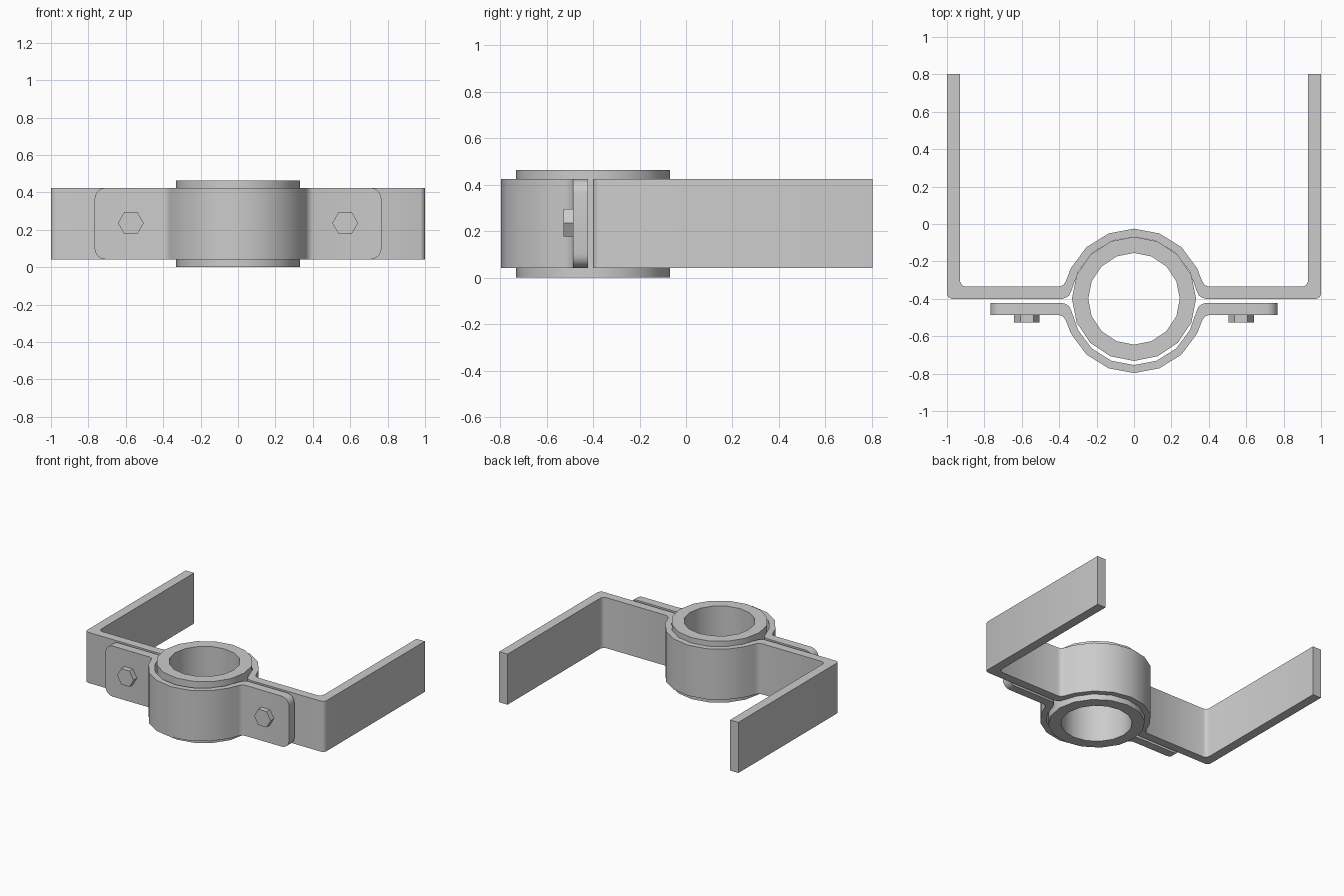
import bpy, bmesh
from math import sin, cos, radians, pi

if "Cube" in bpy.data.objects:
    bpy.data.objects.remove(bpy.data.objects["Cube"])

CY = -0.40            # centre of the pipe sleeve in y
Z0, Z1 = 0.042, 0.424  # strap height range


def finish(name, bm, angle=30):
    bmesh.ops.recalc_face_normals(bm, faces=bm.faces)
    me = bpy.data.meshes.new(name)
    bm.to_mesh(me)
    bm.free()
    ob = bpy.data.objects.new(name, me)
    bpy.context.collection.objects.link(ob)
    bpy.ops.object.select_all(action='DESELECT')
    ob.select_set(True)
    bpy.context.view_layer.objects.active = ob
    bpy.ops.object.shade_smooth_by_angle(angle=radians(angle))
    return ob


def extrude_profile(pts, z0, z1):
    bm = bmesh.new()
    face = bm.faces.new([bm.verts.new((x, y, z0)) for x, y in pts])
    ext = bmesh.ops.extrude_face_region(bm, geom=[face])
    for v in ext['geom']:
        if isinstance(v, bmesh.types.BMVert):
            v.co.z = z1
    return bm


def arc(r):
    # from the crown of the strap down to where it runs straight
    return [(r * sin(radians(a)), CY + r * cos(radians(a))) for a in (0, 21.3, 42.6, 64)]


def symmetric(outer, inner):
    # both halves start on x = 0; mirror them into a closed outline
    left = lambda p: [(-x, y) for x, y in p[1:]]
    return outer + inner[::-1] + left(inner) + left(outer)[::-1]


# Shared strap bend around the sleeve
outer_bend = arc(0.375) + [(0.364, -0.305), (0.378, -0.327), (0.402, -0.335)]
inner_bend = arc(0.332) + [(0.336, -0.345), (0.346, -0.362), (0.352, -0.383),
                           (0.366, -0.395), (0.385, -0.40)]
inner_bend[4:7] = [(0.334, -0.355), (0.347, -0.383)]

# Rear bracket with two long arms
outer = outer_bend + [(0.902, -0.335), (0.921, -0.327), (0.93, -0.307), (0.93, 0.803)]
inner = inner_bend + [(0.975, -0.40), (0.992, -0.392), (1.0, -0.375), (1.0, 0.803)]
finish("rear_bracket", extrude_profile(symmetric(outer, inner), Z0, Z1), 46)

# Front clamp: the same bend mirrored in y, with rounded tabs
flip = lambda pts: [(x, -0.822 - y) for x, y in pts]
outer = flip(outer_bend + [(0.767, -0.335)])
inner = flip(inner_bend + [(0.767, -0.40)])
bm = extrude_profile(symmetric(outer, inner), Z0, Z1)
corners = [e for e in bm.edges
           if all(abs(v.co.x) > 0.76 for v in e.verts)
           and abs(e.verts[0].co.z - e.verts[1].co.z) < 1e-4]
bmesh.ops.bevel(bm, geom=corners, offset=0.06, segments=5, profile=0.5, affect='EDGES')
finish("front_clamp", bm, 46)

# Pipe sleeve
bm = bmesh.new()
N = 16
rings = []
for r, z in ((0.332, 0), (0.332, 0.464), (0.245, 0.464), (0.245, 0)):
    rings.append([bm.verts.new((r * cos(2 * pi * i / N), CY + r * sin(2 * pi * i / N), z))
                  for i in range(N)])
for k in range(4):
    a, b = rings[k], rings[(k + 1) % 4]
    for i in range(N):
        j = (i + 1) % N
        bm.faces.new((a[i], a[j], b[j], b[i]))
finish("pipe_sleeve", bm)

# Hexagonal bolt heads
for side, name in ((-1, "left_bolt"), (1, "right_bolt")):
    bm = bmesh.new()
    rim = [[bm.verts.new((side * 0.573 + 0.069 * cos(i * pi / 3), y,
                          0.236 + 0.069 * sin(i * pi / 3))) for i in range(6)]
           for y in (-0.48, -0.527)]
    for ring in rim:
        bm.faces.new(ring)
    for i in range(6):
        j = (i + 1) % 6
        bm.faces.new((rim[0][i], rim[0][j], rim[1][j], rim[1][i]))
    finish(name, bm)
